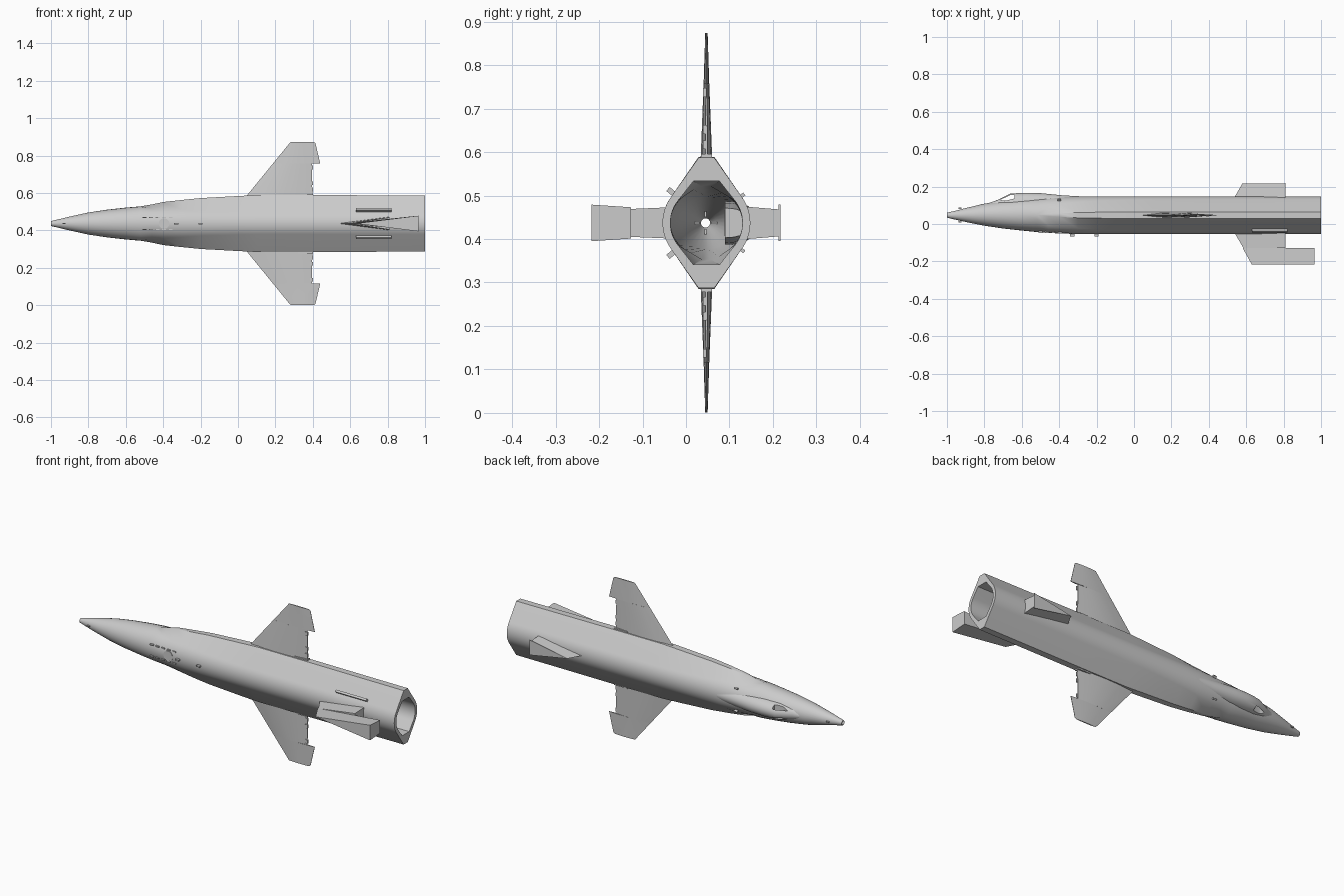
import bpy, bmesh, math
from mathutils import Vector, Matrix

cube = bpy.data.objects.get("Cube")
if cube:
    bpy.data.objects.remove(cube, do_unlink=True)

MID_Z, MID_Y = 0.437, 0.047     # centre line of the craft
grey = bpy.data.materials.new("light_grey")
grey.use_nodes = True
COLOR = (0.6, 0.6, 0.6, 1)
grey.diffuse_color = COLOR
grey.node_tree.nodes["Principled BSDF"].inputs["Base Color"].default_value = COLOR
parts = []


def finish(name, bm):
    bmesh.ops.remove_doubles(bm, verts=bm.verts, dist=1e-5)
    bmesh.ops.recalc_face_normals(bm, faces=bm.faces)
    mesh = bpy.data.meshes.new(name)
    bm.to_mesh(mesh)
    bm.free()
    mesh.materials.append(grey)
    obj = bpy.data.objects.new(name, mesh)
    bpy.context.collection.objects.link(obj)
    parts.append(obj)
    return obj


def loft(name, rings, closed=False):
    """Skin a row of equal rings; cap the ends or join last to first."""
    bm = bmesh.new()
    rows = [[bm.verts.new(p) for p in ring] for ring in rings]
    pairs = list(zip(rows, rows[1:]))
    if closed:
        pairs.append((rows[-1], rows[0]))
    for a, b in pairs:
        for i in range(len(a)):
            j = (i + 1) % len(a)
            bm.faces.new((a[i], a[j], b[j], b[i]))
    if not closed:
        bm.faces.new(rows[0])
        bm.faces.new(rows[-1])
    return finish(name, bm)


def box(name, center, size, roll=0.0):
    bm = bmesh.new()
    bmesh.ops.create_cube(bm, size=1, matrix=Matrix.Translation(center)
                          @ Matrix.Rotation(roll, 4, 'X') @ Matrix.Diagonal((*size, 1)))
    return finish(name, bm)


def section(x, yc, r, w, flat, n=14):
    """Round barrel hulled together with a flat-tipped fairing on each side."""
    a = flat if w > r else 0.0
    d = math.hypot(a, w)
    tangent = math.atan2(w, a) - math.acos(min(1, r / d))
    half = []
    for i in range(n + 1):
        t = tangent * (2 * i / n - 1)
        half.append((r * math.cos(t), r * math.sin(t)))
    half += [(a, w)]
    half = [(a, -w)] + half
    ring = half + [(-y, -z) for y, z in half]
    return [Vector((x, yc + y, MID_Z + z)) for y, z in ring]


# Hollow fuselage: outer skin from nose to tail, then the bore back to the nose
outer = [(-1, .047, .013, .013, 0), (-.95, .047, .025, .025, 0), (-.9, .048, .037, .037, 0),
         (-.8, .05, .059, .059, 0), (-.7, .05, .074, .074, 0), (-.6, .05, .085, .085, 0),
         (-.52, .049, .092, .092, 0), (-.46, .048, .095, .102, .006),
         (-.4, .048, .098, .115, .01), (-.3, .047, .101, .126, .014),
         (-.2, .047, .101, .136, .016), (0, .047, .101, .147, .018),
         (.1, .047, .101, .152, .018), (.4, .047, .101, .152, .018), (1, .047, .101, .15, .018)]
bore = [(1, .047, .083, .096, .03), (0, .047, .083, .096, .03), (-.45, .047, .082, .084, .01),
        (-.7, .048, .06, .06, 0), (-.9, .046, .025, .025, 0), (-1, .045, .0105, .0105, 0)]
loft("fuselage", [section(*s) for s in outer + bore], closed=True)


# Canopy, with the side windows cut right through
def hump(x, top, half, base=.09):
    return [Vector((x, base + (top - base) * math.sin(t) ** .8, MID_Z + half * math.cos(t)))
            for t in (math.pi * i / 16 for i in range(17))]


canopy = loft("canopy", [hump(*s) for s in ((-.8, .105, .012), (-.74, .124, .032),
              (-.66, .163, .045), (-.58, .167, .05), (-.5, .165, .05),
              (-.38, .153, .046), (-.25, .146, .034))])
window = [(-.715, .129), (-.66, .155), (-.64, .156), (-.64, .136), (-.69, .124)]
cutter = loft("window_cutter", [[Vector((x, y, MID_Z + s)) for x, y in window] for s in (-.1, .1)])
parts.remove(cutter)
cutter.hide_render = True
cutter.hide_set(True)
cut = canopy.modifiers.new("windows", 'BOOLEAN')
cut.operation, cut.solver, cut.object = 'DIFFERENCE', 'EXACT', cutter
bpy.context.view_layer.objects.active = canopy
bpy.ops.object.modifier_apply(modifier=cut.name)
bpy.data.objects.remove(cutter, do_unlink=True)
box("cockpit_tub", (-.6, .104, MID_Z), (.2, .03, .06))


# Wings
def foil(side, d, back, thick):
    front = .05 + .816 * (d - .153)
    chord = back - front
    shape = ((0, 0), (.25, .8), (.5, 1), (.75, .8), (1, .2),
             (1, -.2), (.75, -.8), (.5, -1), (.25, -.8))
    return [Vector((front + chord * u, MID_Y + thick * v, MID_Z + side * d)) for u, v in shape]


for side, label in ((1, "upper"), (-1, "lower")):
    loft(label + "_wing", [foil(side, .13, .398, .014), foil(side, .32, .395, .0065)])
    loft(label + "_wing_tip", [foil(side, .32, .44, .0065), foil(side, .43, .414, .003),
                               foil(side, .4365, .405, .003)])
    box(label + "_wing_root", (.36, MID_Y, MID_Z + side * .15), (.08, .026, .018))
    for d in (.18, .215, .3):
        box(label + "_flap_hinge", (.393, MID_Y - .004, MID_Z + side * d), (.014, .008, .02))


# Wedge-shaped tail fins with blunt trailing faces
def wedge(y, front, back, half):
    return [Vector((front, y, MID_Z)), Vector((back, y, MID_Z + half)),
            Vector((back, y, MID_Z - half))]


loft("dorsal_fin", [wedge(.13, .53, .81, .038), wedge(.214, .578, .81, .031)])
loft("dorsal_fin_cap", [wedge(.213, .575, .812, .042), wedge(.217, .578, .812, .042)])
loft("ventral_fin", [wedge(-.035, .53, .81, .036), wedge(-.128, .585, .81, .032)])
loft("ventral_rudder", [wedge(-.127, .58, .965, .036), wedge(-.217, .63, .965, .042)])

# Belly rails, vents and probes
for s in (1, -1):
    box("belly_rail", (.725, -.033, MID_Z + s * .071), (.19, .022, .012), -s * math.radians(40))
    box("shoulder_vent", (-.4, .127, MID_Z + s * .061), (.02, .018, .008), s * math.radians(40))
    for i in range(5):
        box("belly_vent", (-.5 + i * .035, -.042, MID_Z + s * .032), (.02, .014, .006))
for x in (-.33, -.2):
    box("belly_probe", (x, -.058, MID_Z), (.022, .018, .008))
for y in (.083, .012):
    box("nose_port", (-.93, y, MID_Z), (.016, .008, .006))

bm = bmesh.new()
bmesh.ops.create_cone(bm, cap_ends=True, segments=24, radius1=.028, radius2=.028, depth=.008,
                      matrix=Matrix.Translation((-.395, -.048, MID_Z))
                      @ Matrix.Rotation(math.pi / 2, 4, 'X'))
finish("belly_hatch", bm)

# Small vanes crossing behind the nose opening
for i in range(4):
    t = i * math.pi / 2
    box("nose_vane", (-.9, .045 + .023 * math.cos(t), MID_Z + .023 * math.sin(t)),
        (.02, .018, .004), t)

# Smooth shading with sharp edges kept
bpy.ops.object.select_all(action='DESELECT')
for obj in parts:
    obj.select_set(True)
bpy.context.view_layer.objects.active = parts[0]
bpy.ops.object.shade_smooth_by_angle(angle=math.radians(35))
